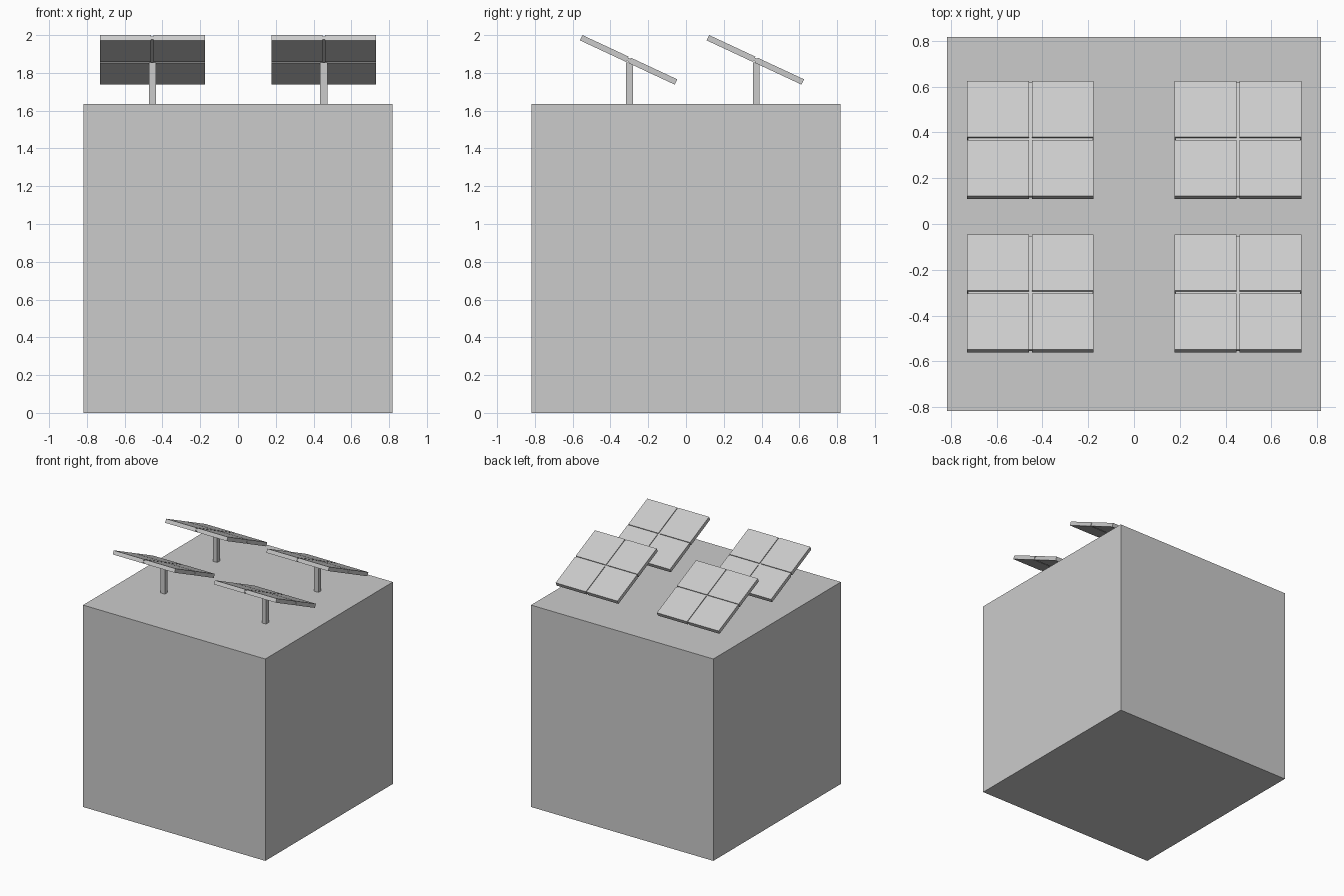
import bpy, math
from mathutils import Matrix, Vector

if "Cube" in bpy.data.objects:
    bpy.data.objects.remove(bpy.data.objects["Cube"])

def box(name, size, matrix):
    bpy.ops.mesh.primitive_cube_add(size=1)
    o = bpy.context.object
    o.name = name
    o.data.transform(matrix @ Matrix.Diagonal((*size, 1)))
    return o

# base block
box("base_block", (1.634, 1.634, 1.636), Matrix.Translation((0, 0, 0.818)))

SIDE, GAP, THICK, TILT = 0.554, 0.013, 0.031, math.radians(-25)
TILE = (SIDE - GAP) / 2
STEP = (TILE + GAP) / 2

def solar_unit(x, y):
    # upright post
    box("post", (0.038, 0.036, 0.224), Matrix.Translation((x, y + 0.005, 1.742)))
    frame = Matrix.Translation((x, y, 1.869)) @ Matrix.Rotation(TILT, 4, 'X')
    # four tilted panels
    for sx in (-1, 1):
        for sy in (-1, 1):
            box("panel", (TILE, TILE, THICK),
                frame @ Matrix.Translation((sx * STEP, sy * STEP, 0)))
    # cross bars filling the gaps
    box("cross_bar_x", (SIDE - 0.008, GAP, 0.018), frame)
    box("cross_bar_y", (GAP, SIDE - 0.008, 0.018), frame)

for x in (-0.453, 0.454):
    for y in (-0.304, 0.367):
        solar_unit(x, y)
